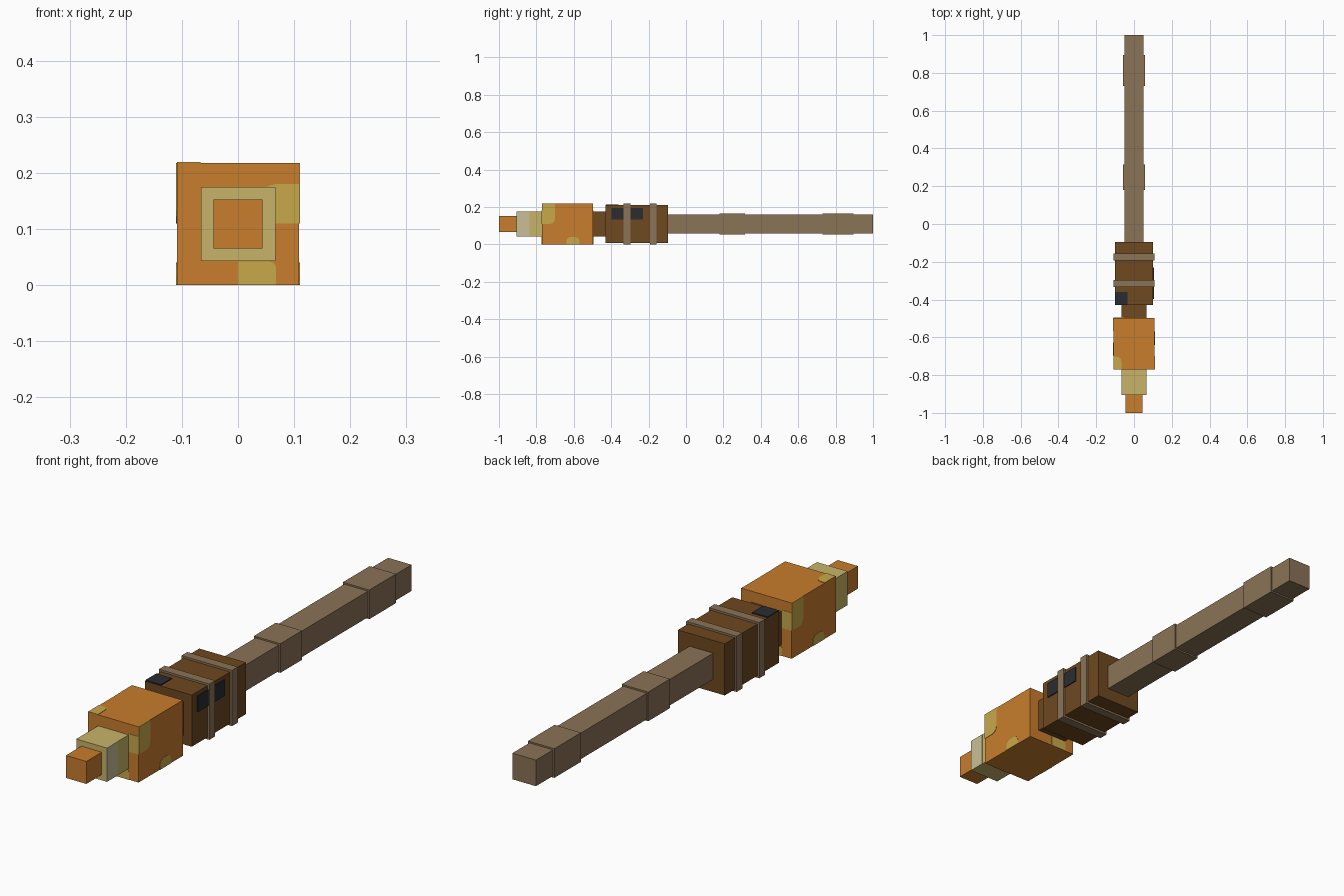
import bpy, bmesh, math
from mathutils import Vector

old = bpy.data.objects.get("Cube")
if old:
    bpy.data.objects.remove(old, do_unlink=True)

ZC = 0.109  # height of the long axis


def material(name, hexcode):
    def lin(c):
        return c / 12.92 if c <= 0.04045 else ((c + 0.055) / 1.055) ** 2.4
    rgb = [lin(int(hexcode[i:i + 2], 16) / 255) for i in (0, 2, 4)]
    m = bpy.data.materials.new(name)
    m.use_nodes = True
    m.diffuse_color = (*rgb, 1)
    bsdf = m.node_tree.nodes["Principled BSDF"]
    bsdf.inputs["Base Color"].default_value = (*rgb, 1)
    bsdf.inputs["Roughness"].default_value = 0.9
    return m


ORANGE = material("orange", "C87D2D")
SPOT = material("mustard", "C8A94A")
TAN = material("tan", "C8B468")
PALE = material("pale tan", "C8BF98")
BROWN = material("dark brown", "6E4820")
WOOD = material("grey wood", "8A7356")
BLACK = material("charcoal", "2A2C30")


def finish(bm, name, mat):
    bmesh.ops.recalc_face_normals(bm, faces=bm.faces)
    me = bpy.data.meshes.new(name)
    bm.to_mesh(me)
    bm.free()
    me.materials.append(mat)
    ob = bpy.data.objects.new(name, me)
    bpy.context.collection.objects.link(ob)
    return ob


def block(name, half, y0, y1, mat):
    """Square block centred on the long axis."""
    bm = bmesh.new()
    bmesh.ops.create_cube(bm, size=1)
    for v in bm.verts:
        v.co = (v.co.x * 2 * half, (y0 + y1) / 2 + v.co.y * (y1 - y0), ZC + v.co.z * 2 * half)
    return finish(bm, name, mat)


def plate(name, origin, u, v, rect, mat, round_at=(), r=0.025, thick=0.0015):
    """Thin plate on the plane origin + a*u + b*v; corners in round_at are rounded."""
    o, u, v = Vector(origin), Vector(u), Vector(v)
    n = u.cross(v)
    a0, a1, b0, b1 = rect
    corners = [(a0, b0, 1, 1), (a1, b0, -1, 1), (a1, b1, -1, -1), (a0, b1, 1, -1)]
    pts = []
    for i, (a, b, sa, sb) in enumerate(corners):
        if i in round_at:
            for k in range(4):
                t = math.pi + i * math.pi / 2 + k * math.pi / 6
                pts.append((a + sa * r + r * math.cos(t), b + sb * r + r * math.sin(t)))
        else:
            pts.append((a, b))
    bm = bmesh.new()
    face = bm.faces.new([bm.verts.new(o + u * a + v * b - n * 0.001) for a, b in pts])
    new = bmesh.ops.extrude_face_region(bm, geom=[face], use_keep_orig=True)["geom"]
    bmesh.ops.translate(bm, vec=n * (thick + 0.001),
                        verts=[g for g in new if isinstance(g, bmesh.types.BMVert)])
    return finish(bm, name, mat)


# Stepped nose and head
block("nose_tip", 0.044, -1.0, -0.88, ORANGE)
block("nose_collar", 0.066, -0.905, -0.75, TAN)
block("head", 0.109, -0.77, -0.497, ORANGE)
block("neck", 0.066, -0.51, -0.42, BROWN)

# Body with two straps
block("body", 0.101, -0.43, -0.095, BROWN)
block("front_strap", 0.109, -0.333, -0.297, WOOD)
block("rear_strap", 0.109, -0.193, -0.157, WOOD)

# Handle with two raised grips
block("handle", 0.051, -0.11, 1.0, WOOD)
block("front_grip", 0.057, 0.18, 0.315, WOOD)
block("rear_grip", 0.057, 0.73, 0.895, WOOD)

# Dark panels on the body
X, Y, Z = (1, 0, 0), (0, 1, 0), (0, 0, 1)
for name, y0, y1 in (("front_side_panel", -0.398, -0.333), ("rear_side_panel", -0.297, -0.229)):
    plate(name, (0.101, 0, 0), Y, Z, (y0, y1, 0.132, 0.195), BLACK, thick=0.004)
plate("top_panel", (0, 0, 0.21), X, Y, (-0.101, -0.034, -0.428, -0.36), BLACK, thick=0.004)

# Pale half of the nose collar side
plate("collar_pale_side", (0.066, 0, 0), Y, Z, (-0.905, -0.837, 0.043, 0.175), PALE, thick=0.001)

# Mustard spots on the head, repeated by half a turn
for s, end, side in ((1, "front", "left"), (-1, "rear", "right")):
    y_end = -0.77 if s > 0 else -0.497
    eo, eu = (-0.109 * s, y_end, 0), (s, 0, 0)
    so, su = (0.109 * s, y_end, 0), (0, s, 0)
    plate(end + "_upper_spot", eo, eu, Z, (0.15, 0.218, 0.11, 0.18), SPOT, (3,))
    plate(end + "_lower_spot", eo, eu, Z, (0.109, 0.177, 0, 0.042), SPOT, (2,), 0.012)
    plate(side + "_upper_spot", so, su, Z, (0, 0.07, 0.11, 0.218), SPOT, (1,))
    plate(side + "_lower_spot", so, su, Z, (0.13, 0.2, 0, 0.04), SPOT, (2, 3))
plate("top_spot", (-0.109, -0.77, 0.218), X, Y, (0, 0.042, 0, 0.068), SPOT, (2,))
